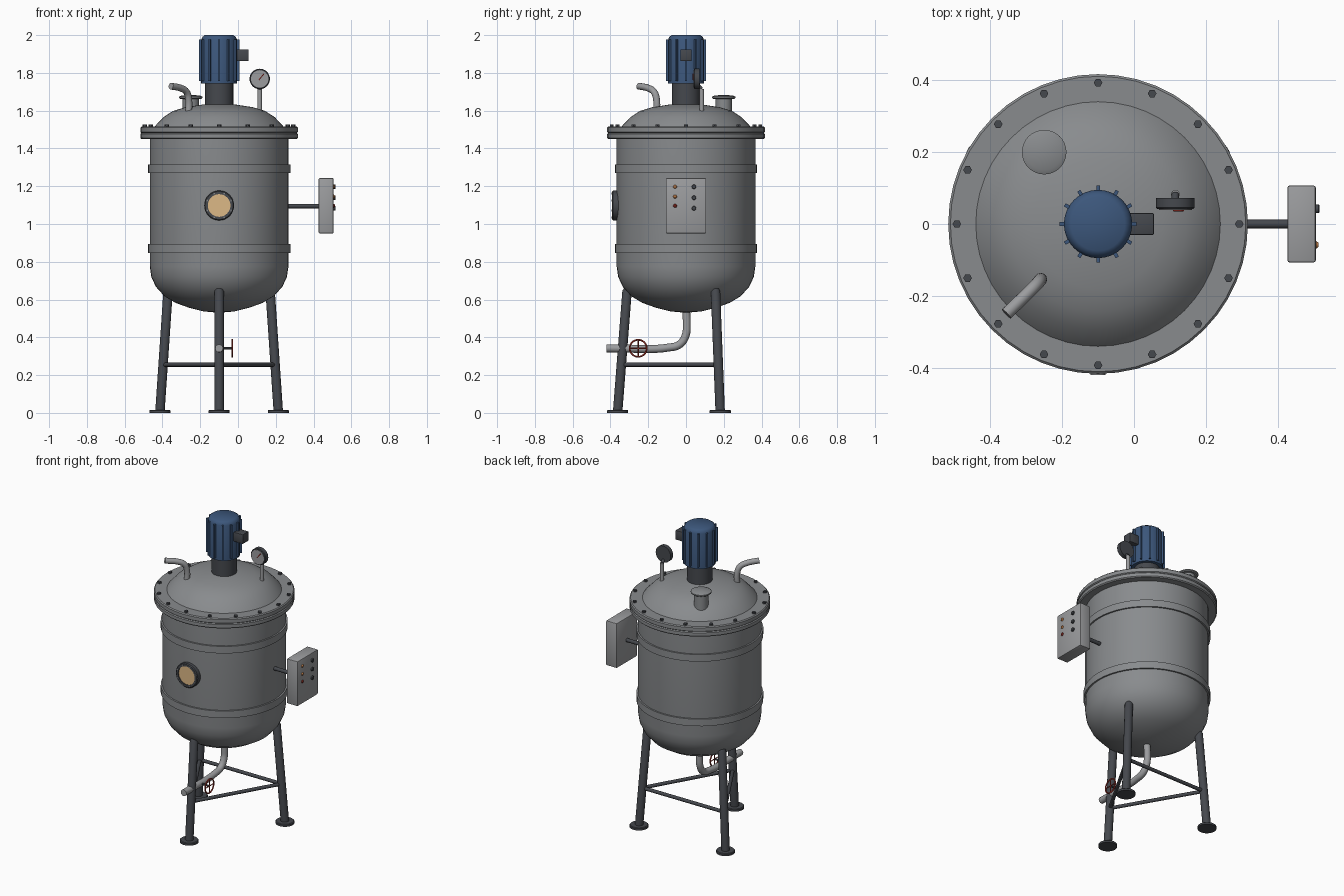
import bpy, math
from mathutils import Vector

if "Cube" in bpy.data.objects:
    bpy.data.objects.remove(bpy.data.objects["Cube"])

CX = -0.10  # tank axis


def mat(name, r, g, b):
    m = bpy.data.materials.new(name)
    m.diffuse_color = (r, g, b, 1)
    m.use_nodes = True
    m.node_tree.nodes["Principled BSDF"].inputs["Base Color"].default_value = m.diffuse_color
    return m


STEEL = mat("steel", .25, .26, .27)
LIGHT = mat("light_steel", .33, .335, .345)
DARK = mat("dark_metal", .06, .065, .075)
BLUE = mat("motor_blue", .045, .095, .2)
TAN = mat("sight_glass_tan", .72, .48, .24)
RED = mat("red", .33, .03, .02)
ORANGE = mat("orange", .75, .3, .1)


def finish(ob, name, m, angle=35):
    ob.name = name
    ob.data.materials.clear()
    ob.data.materials.append(m)
    bpy.ops.object.select_all(action='DESELECT')
    ob.select_set(True)
    bpy.context.view_layer.objects.active = ob
    bpy.ops.object.shade_smooth_by_angle(angle=math.radians(angle))
    return ob


def lathe(name, profile, m, seg=48, loc=(CX, 0, 0), axis=(0, 0, 1), angle=35):
    """Revolve (radius, height) points; radius 0 closes at a pole."""
    verts, rings, faces = [], [], []
    for r, z in profile:
        n = 1 if r == 0 else seg
        rings.append(list(range(len(verts), len(verts) + n)))
        for i in range(n):
            a = 2 * math.pi * i / seg
            verts.append((r * math.cos(a), r * math.sin(a), z))
    for A, B in zip(rings, rings[1:]):
        for i in range(seg):
            j = (i + 1) % seg
            f = [A[i % len(A)], A[j % len(A)], B[j % len(B)], B[i % len(B)]]
            faces.append(list(dict.fromkeys(f)))
    me = bpy.data.meshes.new(name)
    me.from_pydata(verts, [], faces)
    ob = bpy.data.objects.new(name, me)
    bpy.context.collection.objects.link(ob)
    ob.location = loc
    ob.rotation_euler = Vector(axis).to_track_quat('Z', 'Y').to_euler()
    return finish(ob, name, m, angle)


def disc(name, r, h, m, loc, axis=(0, 0, 1), seg=32, bev=0.0):
    """Cylinder standing on loc, with optional chamfered top."""
    prof = [(0, 0), (r, 0), (r, h - bev)]
    if bev:
        prof.append((r - bev, h))
    else:
        prof[-1] = (r, h)
    return lathe(name, prof + [(0, h)], m, seg, loc, axis)


def rod(name, a, b, r, m, seg=16):
    a, b = Vector(a), Vector(b)
    return disc(name, r, (b - a).length, m, a, b - a, seg)


def box(name, lo, hi, m, bev=0.0):
    lo, hi = Vector(lo), Vector(hi)
    bpy.ops.mesh.primitive_cube_add(size=1, location=(lo + hi) / 2)
    ob = bpy.context.object
    ob.scale = hi - lo
    bpy.ops.object.transform_apply(location=False, rotation=False, scale=True)
    if bev:
        mod = ob.modifiers.new("bevel", 'BEVEL')
        mod.width, mod.segments = bev, 2
        bpy.ops.object.modifier_apply(modifier="bevel")
    return finish(ob, name, m)


def pipe(name, pts, r, m):
    cu = bpy.data.curves.new(name, 'CURVE')
    cu.dimensions = '3D'
    cu.bevel_depth, cu.bevel_resolution = r, 4
    cu.use_fill_caps = True
    sp = cu.splines.new('BEZIER')
    sp.resolution_u = 6
    sp.bezier_points.add(len(pts) - 1)
    for p, co in zip(sp.bezier_points, pts):
        p.co = co
        p.handle_left_type = p.handle_right_type = 'AUTO'
    ob = bpy.data.objects.new(name, cu)
    bpy.context.collection.objects.link(ob)
    bpy.ops.object.select_all(action='DESELECT')
    ob.select_set(True)
    bpy.context.view_layer.objects.active = ob
    bpy.ops.object.convert(target='MESH')
    return finish(bpy.context.object, name, m, 50)


# Tank with dished bottom, ribs, flanges and domed lid
lathe("tank_body", [(0, .53), (.08, .537), (.16, .557), (.23, .582), (.29, .618), (.335, .668),
                    (.359, .72), (.367, .775), (.367, 1.46), (0, 1.46)], STEEL)
for i, z in enumerate((.87, 1.293)):
    lathe(f"tank_rib_{i}", [(.36, z - .023), (.377, z - .023), (.377, z + .023), (.36, z + .023)], STEEL)
lathe("lower_flange", [(0, 1.45), (.411, 1.45), (.417, 1.456), (.417, 1.477), (.411, 1.482), (0, 1.482)], STEEL)
lathe("upper_flange", [(0, 1.482), (.411, 1.482), (.417, 1.487), (.417, 1.51), (.411, 1.516), (0, 1.516)], STEEL)
lathe("lid_dome", [(.345, 1.51), (.335, 1.523), (.295, 1.565), (.245, 1.598), (.18, 1.618),
                   (.09, 1.632), (0, 1.637)], STEEL)
for i in range(16):
    a = math.tau * i / 16
    disc(f"flange_bolt_{i}", .012, .014, DARK, (CX + .393 * math.cos(a), .393 * math.sin(a), 1.512), seg=6)

# Agitator motor
disc("motor_coupling", .075, .125, DARK, (CX, 0, 1.625))
lathe("motor_body", [(0, 1.745), (.095, 1.745), (.095, 1.975), (.088, 1.991), (.075, 2.0), (0, 2.0)], BLUE, 32)
for i in range(12):
    a = math.tau * i / 12
    fin = box(f"motor_fin_{i}", (-.01, -.005, -.11), (.01, .005, .11), BLUE)
    fin.location = (CX + .097 * math.cos(a), .097 * math.sin(a), 1.868)
    fin.rotation_euler.z = a
box("motor_terminal_box", (-.015, -.03, 1.863), (.056, .03, 1.925), DARK, .004)

# Pressure gauge
GX, GZ = .115, 1.768
rod("gauge_stem", (GX, .083, 1.57), (GX, .083, 1.715), .012, LIGHT)
rod("gauge_neck", (GX, .083, 1.715), (GX, .06, 1.735), .01, DARK)
disc("gauge_case", .054, .03, DARK, (GX, .072, GZ), (0, -1, 0), bev=.004)
disc("gauge_face", .046, .003, LIGHT, (GX, .042, GZ), (0, -1, 0))
rod("gauge_needle", (GX - .005, .038, GZ - .006), (GX + .022, .038, GZ + .027), .003, RED, 6)

# Filling nozzle with cap, and vent pipe
disc("fill_neck", .043, .11, STEEL, (-.25, .2, 1.56))
lathe("fill_cap", [(0, 1.662), (.056, 1.662), (.062, 1.667), (.062, 1.674), (.05, 1.68), (0, 1.684)],
      STEEL, 32, (-.25, .2, 0))
pipe("vent_pipe", [(-.262, -.157, 1.57), (-.262, -.157, 1.665), (-.273, -.17, 1.7),
                   (-.3, -.197, 1.718), (-.355, -.25, 1.73)], .018, LIGHT)

# Sight glass
lathe("sight_glass_rim", [(.06, -.025), (.06, .021), (.074, .021), (.079, .016), (.079, -.025)], DARK, 32,
      (CX, -.37, 1.098), (0, -1, 0))
disc("sight_glass", .061, .035, TAN, (CX, -.35, 1.098), (0, -1, 0))
for i in range(8):
    a = math.tau * (i + .5) / 8
    disc(f"sight_glass_bolt_{i}", .005, .006, STEEL,
         (CX + .069 * math.cos(a), -.388, 1.098 + .069 * math.sin(a)), (0, -1, 0), 6)

# Control box on its arm
rod("control_arm", (.25, 0, 1.095), (.43, 0, 1.095), .012, DARK)
box("control_box", (.427, -.107, .95), (.506, .107, 1.243), LIGHT, .006)
for i, (z, c) in enumerate(((1.197, ORANGE), (1.145, ORANGE), (1.096, RED))):
    lathe(f"indicator_lamp_{i}", [(.01, 0), (.01, .004), (.006, .009), (0, .01)], c, 16, (.504, -.058, z), (1, 0, 0))
for i, z in enumerate((1.197, 1.139, 1.083)):
    disc(f"control_knob_{i}", .012, .012, DARK, (.504, .042, z), (1, 0, 0), 16, .002)

# Three splayed legs with feet and braces
def leg_point(i, z):
    a = math.radians(-90 + 120 * i)
    r = .362 - .078 * z
    return Vector((CX + r * math.cos(a), r * math.sin(a), z))


for i in range(3):
    top, foot = leg_point(i, .64), leg_point(i, 0)
    L = (top - foot).length
    lathe(f"leg_{i}", [(0, 0), (.025, 0), (.025, L), (.018, L + .014), (0, L + .02)], DARK, 20,
          foot + Vector((0, 0, .004)), top - foot)
    disc(f"foot_{i}", .056, .016, DARK, (foot.x, foot.y, 0), bev=.004)
    rod(f"leg_brace_{i}", leg_point(i, .255), leg_point(i + 1, .255), .011, DARK, 12)

# Drain pipe with valve handwheel
pipe("drain_pipe", [(CX, 0, .55), (CX, .004, .47), (CX, -.002, .41), (CX, -.035, .362),
                    (CX, -.1, .345), (CX, -.2, .338), (CX, -.3, .34), (CX, -.42, .342)], .021, LIGHT)
rod("valve_stem", (CX, -.253, .342), (-.028, -.253, .342), .006, DARK, 10)
bpy.ops.mesh.primitive_torus_add(major_radius=.045, minor_radius=.0045, major_segments=28, minor_segments=8,
                                 location=(-.03, -.253, .342), rotation=(0, math.pi / 2, 0))
finish(bpy.context.object, "valve_handwheel", RED, 60)
for i in range(2):
    d = Vector((0, math.cos(i * math.pi / 2), math.sin(i * math.pi / 2))) * .045
    c = Vector((-.03, -.253, .342))
    rod(f"handwheel_spoke_{i}", c - d, c + d, .003, RED, 8)
